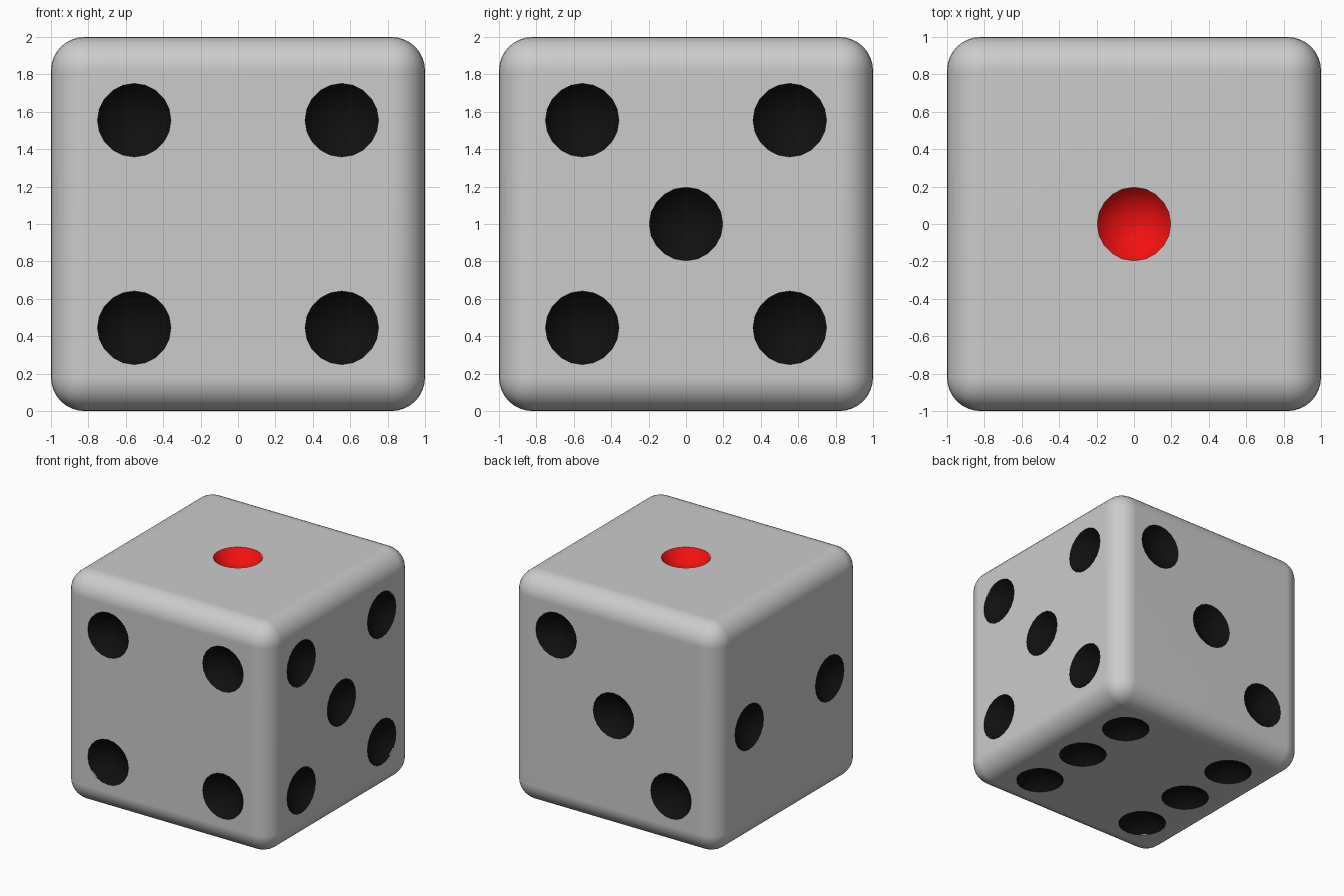
import bpy, bmesh, math
from mathutils import Matrix, Vector

if "Cube" in bpy.data.objects:
    bpy.data.objects.remove(bpy.data.objects["Cube"])

HALF, PIP, DEPTH, OFF = 1.0, 0.197, 0.10, 0.555
BALL = (PIP ** 2 + DEPTH ** 2) / (2 * DEPTH)      # sphere giving that rim and depth


def material(name, color):
    m = bpy.data.materials.new(name)
    m.diffuse_color = color
    m.use_nodes = True
    m.node_tree.nodes["Principled BSDF"].inputs["Base Color"].default_value = m.diffuse_color
    return m


# Pip positions, as (normal, list of in-face points) on a cube around the origin
a = OFF
corners = [(s * a, t * a) for s in (-1, 1) for t in (-1, 1)]
faces = [
    (2, 1, [(0, 0)]),                                  # top: one
    (0, -1, [(-a, 0), (a, 0)]),                        # left: two
    (1, 1, [(a, a), (0, 0), (-a, -a)]),                # back: three
    (1, -1, corners),                                  # front: four
    (0, 1, corners + [(0, 0)]),                        # right: five
    (2, -1, corners + [(-a, 0), (a, 0)]),              # bottom: six
]
pips = []
for axis, sign, points in faces:
    n = Vector((0, 0, 0))
    n[axis] = sign
    for p in points:
        c = n * HALF
        for i, v in zip([k for k in range(3) if k != axis], p):
            c[i] = v
        pips.append((c, n))

# Rounded body
bpy.ops.mesh.primitive_cube_add(size=2 * HALF, location=(0, 0, 0))
die = bpy.context.object
die.name = "die_body"
bevel = die.modifiers.new("round_edges", 'BEVEL')
bevel.width, bevel.segments = 0.18, 8

# Spheres that carve the shallow pips
bm = bmesh.new()
for c, n in pips:
    place = Matrix.Translation(c + n * (BALL - DEPTH)) @ n.to_track_quat('Z', 'Y').to_matrix().to_4x4()
    bmesh.ops.create_uvsphere(bm, u_segments=20, v_segments=24, radius=BALL, matrix=place)
mesh = bpy.data.meshes.new("pip_cutter")
bm.to_mesh(mesh)
bm.free()
cutter = bpy.data.objects.new("pip_cutter", mesh)
bpy.context.collection.objects.link(cutter)
cut = die.modifiers.new("carve_pips", 'BOOLEAN')
cut.operation, cut.solver, cut.object = 'DIFFERENCE', 'EXACT', cutter
for name in ("round_edges", "carve_pips"):
    bpy.ops.object.modifier_apply(modifier=name)
bpy.data.objects.remove(cutter)

# Colour the carved dishes: red for the one, black for the rest
me = die.data
me.materials.clear()
for m in (None, material("black_pip", (0.005, 0.005, 0.005, 1)), material("red_pip", (0.9, 0.005, 0.005, 1))):
    me.materials.append(m)
for poly in me.polygons:
    poly.material_index = 0
    for c, n in pips:
        d = poly.center - c
        if d.length < PIP and d.dot(n) < -0.002:
            poly.material_index = 2 if n.z > 0.5 else 1

# Smooth shading with crisp pip rims, standing on the ground
bpy.ops.object.shade_smooth_by_angle(angle=math.radians(30))
weighted = die.modifiers.new("even_faces", 'WEIGHTED_NORMAL')
weighted.keep_sharp = True
die.location.z = HALF
